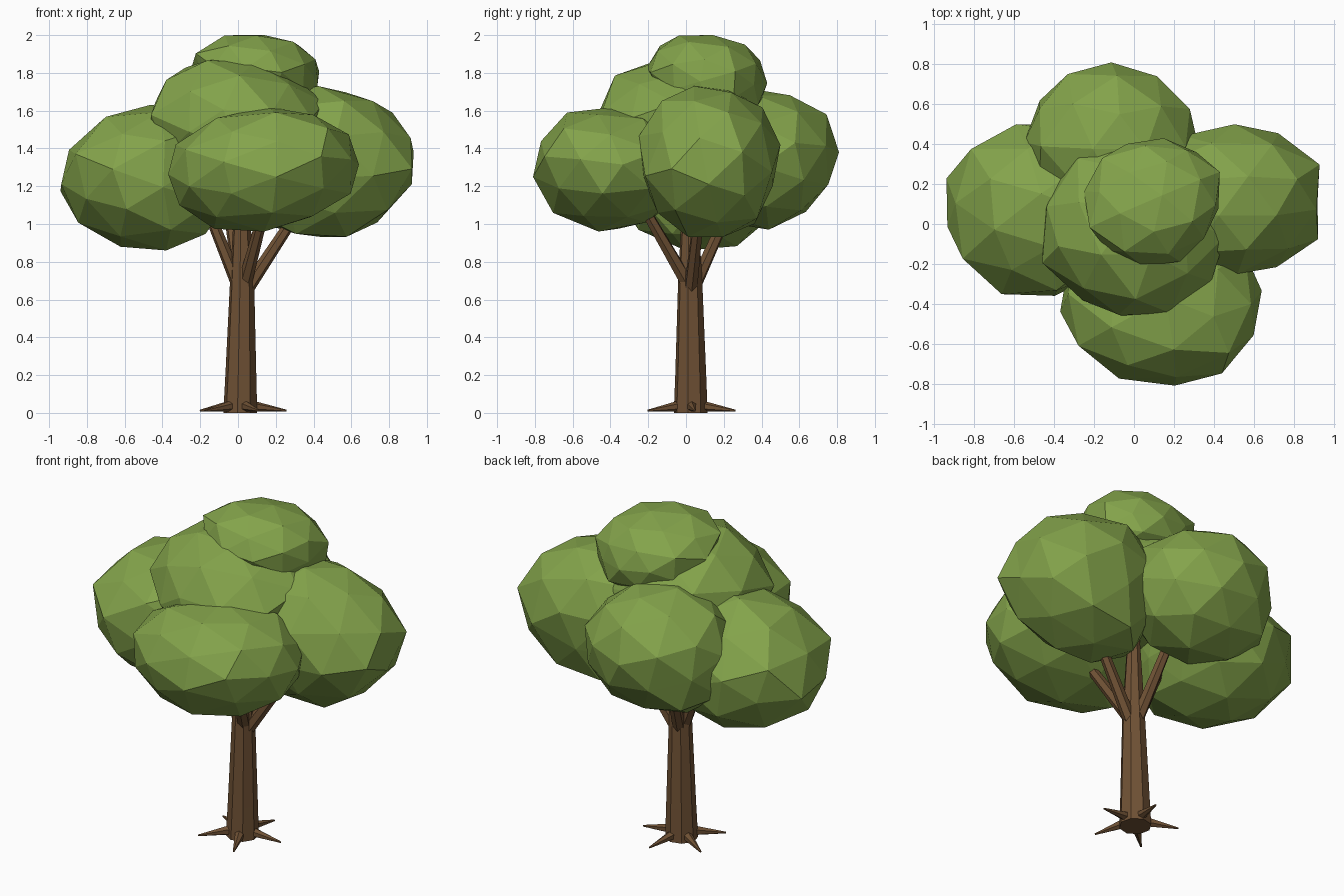
import bpy
import bmesh
import math
import random
from mathutils import Vector, Matrix

cube = bpy.data.objects.get("Cube")
if cube:
    bpy.data.objects.remove(cube, do_unlink=True)


def make_material(name, colour):
    mat = bpy.data.materials.new(name)
    mat.use_nodes = True
    mat.diffuse_color = colour
    mat.node_tree.nodes["Principled BSDF"].inputs["Base Color"].default_value = colour
    return mat


leaf_green = make_material("leaf green", (0.23, 0.37, 0.07, 1))
bark_brown = make_material("bark brown", (0.16, 0.083, 0.035, 1))


def finish(name, bm, mat):
    bmesh.ops.recalc_face_normals(bm, faces=bm.faces)
    mesh = bpy.data.meshes.new(name)
    bm.to_mesh(mesh)
    bm.free()
    mesh.materials.append(mat)
    obj = bpy.data.objects.new(name, mesh)
    bpy.context.collection.objects.link(obj)
    return obj


def limb(name, rings, sides):
    """Faceted tube through a list of (centre, radius) rings."""
    bm = bmesh.new()
    axis = (Vector(rings[-1][0]) - Vector(rings[0][0])).normalized()
    turn = axis.to_track_quat("Z", "Y")
    loops = []
    for centre, radius in rings:
        loop = []
        for i in range(sides):
            a = math.tau * (i + 0.5) / sides
            offset = turn @ Vector((math.cos(a), math.sin(a), 0)) * radius
            loop.append(bm.verts.new(Vector(centre) + offset))
        loops.append(loop)
    for low, high in zip(loops, loops[1:]):
        for i in range(sides):
            j = (i + 1) % sides
            bm.faces.new((low[i], low[j], high[j], high[i]))
    bm.faces.new(loops[0][::-1])
    bm.faces.new(loops[-1])
    return finish(name, bm, bark_brown)


def leaf_clump(name, low, high, crown, base, lean, seed):
    """Uneven low-poly ball: crown and base shift the poles sideways, lean tips
    the waist, and the result is fitted to the given extents."""
    rng = random.Random(seed)
    bm = bmesh.new()
    bmesh.ops.create_icosphere(bm, subdivisions=2, radius=1)
    spin = Matrix.Rotation(rng.uniform(0, math.tau), 3, "Z") @ Matrix.Rotation(0.4, 3, "X")
    for v in bm.verts:
        x, y, z = spin @ v.co * rng.uniform(0.95, 1.06)
        shift = crown if z > 0 else base
        v.co = (x + shift[0] * abs(z), y + shift[1] * abs(z), z + lean * (x + y))
    for k in range(3):
        values = [v.co[k] for v in bm.verts]
        start, size = min(values), max(values) - min(values)
        for v in bm.verts:
            v.co[k] = low[k] + (v.co[k] - start) / size * (high[k] - low[k])
    return finish(name, bm, leaf_green)


# Trunk, running up into the crown
limb("trunk", [((0.012, 0.025, 0), 0.091), ((0.015, 0.025, 0.2), 0.083),
               ((0.022, 0.022, 0.72), 0.064), ((0.02, 0.02, 1.2), 0.035)], 8)

# Branches, one to each lower leaf clump
branches = {
    "left_branch": ((0.05, 0.025, 0.66), (0.32, 0.07, 1.07)),
    "right_branch": ((0.0, 0.02, 0.68), (-0.17, 0.05, 1.1)),
    "front_branch": ((0.04, 0.0, 0.7), (0.14, -0.22, 1.08)),
    "back_branch": ((0.015, 0.04, 0.66), (-0.05, 0.23, 1.08)),
}
for name, (start, end) in branches.items():
    limb(name, [(start, 0.037), (end, 0.028)], 6)

# Roots, evenly spread around the foot
for i in range(5):
    a = math.radians(6 + 72 * i)
    out = Vector((math.cos(a), math.sin(a), 0))
    foot = Vector((0.012, 0.022, 0))
    limb("root_%d" % (i + 1), [(foot + out * 0.05 + Vector((0, 0, 0.038)), 0.031),
                               (foot + out * 0.245 + Vector((0, 0, 0.012)), 0.005)], 6)

# Leaf clumps
leaf_clump("right_leaves", (-0.94, -0.36, 0.86), (-0.02, 0.5, 1.63), (0.2, 0), (0.15, 0), 0, 3)
leaf_clump("left_leaves", (-0.02, -0.25, 0.93), (0.93, 0.5, 1.73), (-0.1, 0), (-0.1, 0), 0, 5)
leaf_clump("front_leaves", (-0.37, -0.81, 0.96), (0.64, 0.02, 1.62), (0.15, -0.15), (-0.1, 0), 0, 8)
leaf_clump("back_leaves", (-0.55, 0.0, 0.97), (0.32, 0.81, 1.71), (0, 0), (0, 0), 0, 11)
leaf_clump("middle_leaves", (-0.46, -0.48, 1.18), (0.46, 0.45, 1.88), (-0.05, 0), (0, 0), 0, 14)
leaf_clump("top_leaves", (-0.25, -0.21, 1.57), (0.43, 0.43, 2.0), (0.3, 0.25), (0, 0), -0.33, 17)
